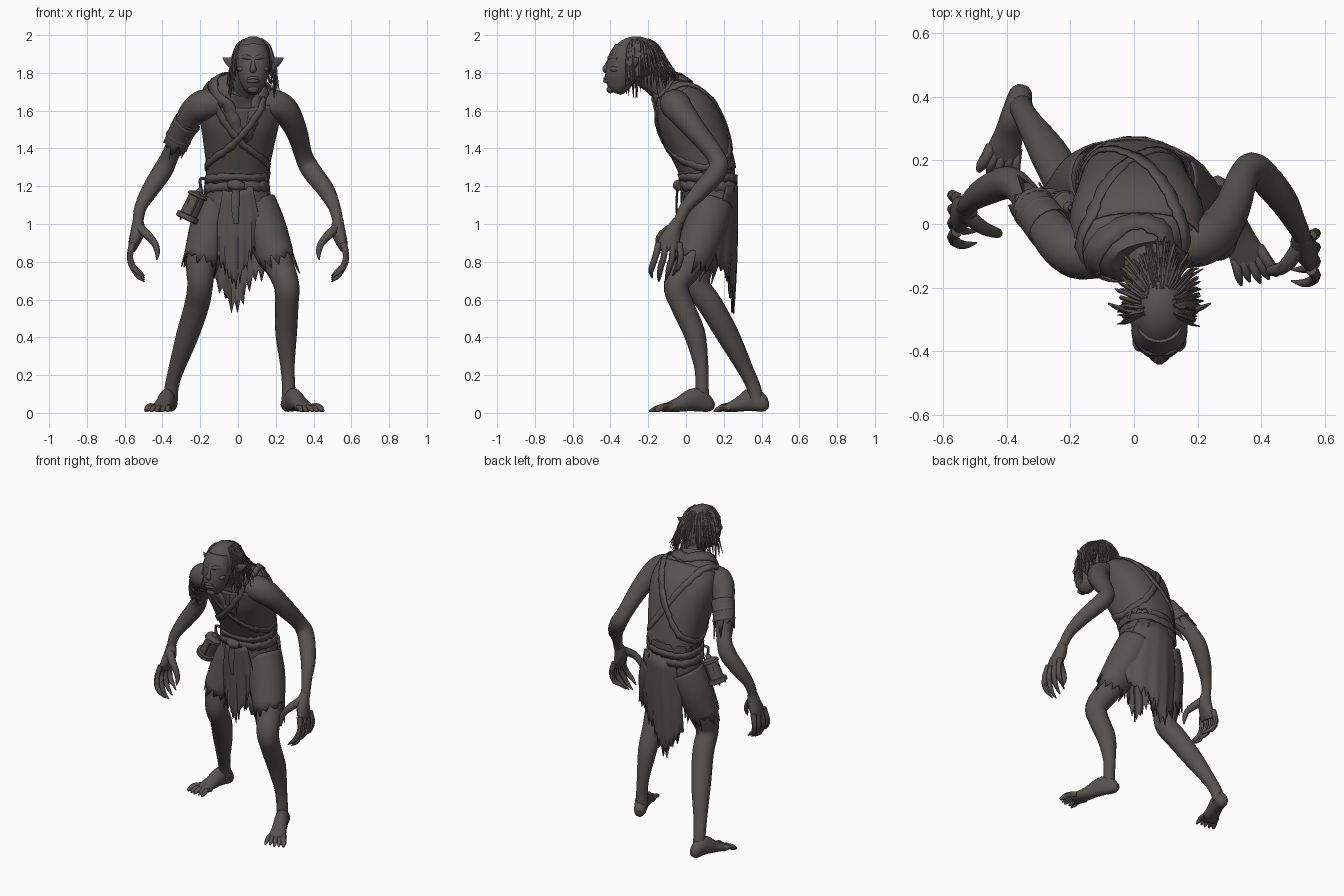
import bpy, math, random
from mathutils import Vector
from mathutils.bvhtree import BVHTree
import bmesh

if "Cube" in bpy.data.objects:
    bpy.data.objects.remove(bpy.data.objects["Cube"])

random.seed(4)
MAT = bpy.data.materials.new("dark grey brown")
MAT.diffuse_color = (0.095, 0.085, 0.08, 1)
MAT.use_nodes = True
MAT.node_tree.nodes["Principled BSDF"].inputs["Base Color"].default_value = MAT.diffuse_color


def finish(name, bm, thick=0, angle=45):
    bmesh.ops.recalc_face_normals(bm, faces=bm.faces[:])
    me = bpy.data.meshes.new(name)
    bm.to_mesh(me)
    bm.free()
    me.materials.append(MAT)
    me.polygons.foreach_set("use_smooth", [True] * len(me.polygons))
    me.set_sharp_from_angle(angle=math.radians(angle))
    ob = bpy.data.objects.new(name, me)
    bpy.context.collection.objects.link(ob)
    if thick:
        m = ob.modifiers.new("thickness", "SOLIDIFY")
        m.thickness, m.offset = thick, 0
    return ob


def smooth_path(pts, k, closed=False):
    """Catmull-Rom through tuples of any length."""
    n, out = len(pts), []
    get = (lambda i: pts[i % n]) if closed else (lambda i: pts[min(max(i, 0), n - 1)])
    for i in range(n if closed else n - 1):
        a, b, c, d = get(i - 1), get(i), get(i + 1), get(i + 2)
        for j in range(k):
            t = j / k
            out.append(tuple(q + .5 * t * (r - p + t * (2 * p - 5 * q + 4 * r - s + t * (3 * (q - r) + s - p)))
                             for p, q, r, s in zip(a, b, c, d)))
    return out if closed else out + [tuple(pts[-1])]


def loft(name, pts, side=(1, 0, 0), n=16, k=4, ragged=0, sq=1.0, thick=0):
    """Skin of oval rings along a path; points are (x, y, z, half width, half depth)."""
    pts = smooth_path([p if len(p) == 5 else (*p, p[3]) for p in pts], k)
    bm, rings = bmesh.new(), []
    for i, p in enumerate(pts):
        t = (Vector(pts[min(i + 1, len(pts) - 1)][:3]) - Vector(pts[max(i - 1, 0)][:3])).normalized()
        s = Vector(side)
        s = (s - t * s.dot(t)).normalized()
        d = t.cross(s)
        ring = []
        for j in range(n):
            c, e = math.cos(2 * math.pi * j / n), math.sin(2 * math.pi * j / n)
            c, e = math.copysign(abs(c) ** sq, c), math.copysign(abs(e) ** sq, e)
            v = Vector(p[:3]) + s * c * p[3] + d * e * p[4]
            if ragged and i == len(pts) - 1:
                v += t * random.uniform(-.3, 1) * ragged * (1 if j % 2 else -.3)
            ring.append(bm.verts.new(v))
        rings.append(ring)
    for a, b in zip(rings, rings[1:]):
        for j in range(n):
            bm.faces.new((a[j], a[(j + 1) % n], b[(j + 1) % n], b[j]))
    if not thick:
        bm.faces.new(rings[0])
        bm.faces.new(rings[-1])
    return finish(name, bm, thick)


def ball(name, loc, r):
    bm = bmesh.new()
    bmesh.ops.create_uvsphere(bm, u_segments=24, v_segments=16, radius=1)
    for v in bm.verts:
        v.co = Vector(loc) + Vector(a * b for a, b in zip(v.co, r))
    return finish(name, bm)


def cloth(name, x0, x1, top, y_at, bottom, cols=22, rows=8):
    """Hanging sheet, narrower at the belt, with a torn lower edge."""
    bm, grid = bmesh.new(), []
    for i in range(cols + 1):
        x = x0 + (x1 - x0) * i / cols
        low = bottom(x) + random.uniform(0, .05) + (.05 if i % 2 else 0)
        col = []
        for j in range(rows + 1):
            v = j / rows
            xv = x * (.7 + .3 * min(1, v * 2))
            col.append(bm.verts.new((xv, y_at(xv, v) + .006 * v * math.sin(i * 1.3), top + (low - top) * v)))
        grid.append(col)
    for a, b in zip(grid, grid[1:]):
        for j in range(rows):
            bm.faces.new((a[j], b[j], b[j + 1], a[j + 1]))
    return finish(name, bm, .008)


# torso, neck and shirt with a torn hem
TORSO = [(-.005, .122, 1.12, .165, .13), (-.005, .12, 1.22, .152, .134), (0, .108, 1.31, .157, .142),
         (.005, .058, 1.45, .18, .156), (.01, -.002, 1.58, .202, .155), (.012, -.065, 1.68, .188, .113),
         (.03, -.118, 1.735, .11, .085)]
torso = loft("torso", TORSO, n=32, sq=.82)
loft("neck", [(.03, -.07, 1.69, .09), (.055, -.16, 1.755, .075), (.08, -.25, 1.81, .066)])
loft("shirt", [(x, y, z, a + .009, b + .007) for x, y, z, a, b in TORSO[5:1:-1]] + [(0, .118, 1.27, .167, .148)],
     n=40, sq=.82, ragged=.05, thick=.006)

# straps and collar wrapped onto the torso
me = torso.data
tree = BVHTree.FromPolygons([v.co[:] for v in me.vertices], [p.vertices[:] for p in me.polygons])


def strap(name, pts, width, lift=.02):
    hits = [tree.find_nearest(Vector(p)) for p in smooth_path(pts, 8, True)]
    path = [h[0] + h[1] * lift for h in hits]
    n, bm, edge = len(path), bmesh.new(), []
    for i in range(n):
        t = (path[(i + 1) % n] - path[i - 1]).normalized()
        w = t.cross(hits[i][1]).normalized()
        edge.append([bm.verts.new(path[i] + w * s * width * random.uniform(.75, 1.25)) for s in (-1, 1)])
    for i in range(n):
        a, b = edge[i], edge[(i + 1) % n]
        bm.faces.new((a[0], a[1], b[1], b[0]))
    finish(name, bm, .008)


for m in (1, -1):
    strap("cross_strap", [(m * .14, -.03, 1.72), (m * .12, -.18, 1.6), (0, -.12, 1.45), (-m * .12, -.03, 1.35),
                          (-m * .17, .11, 1.3), (-m * .11, .25, 1.38), (0, .21, 1.52), (m * .1, .1, 1.68)], .018,
          .014 + m * .003)
strap("collar", [(.13, -.1, 1.72), (.1, -.2, 1.6), (.03, -.13, 1.45), (-.05, -.2, 1.6), (-.11, -.1, 1.72),
                 (.02, 0, 1.76)], .03, .009)
for z, w in ((1.24, .02), (1.19, .024)):
    strap("belt", [(-.005 + .18 * math.cos(a * math.pi / 4), .12 + .15 * math.sin(a * math.pi / 4),
                    z + .012 * math.cos(a)) for a in range(8)], w, .016)
loft("belt_knot", [(-.05, -.03, 1.21, .02), (-.01, -.04, 1.205, .03), (.03, -.03, 1.2, .02)], side=(0, 0, 1), n=10)
loft("belt_tail", [(-.01, -.045, 1.2, .018, .006), (-.015, -.05, 1.1, .022, .006), (-.01, -.045, 1.0, .012, .005)], n=8)

# arms
ARM_R = [(.12, -.07, 1.64, .07), (.2, -.055, 1.63, .08), (.258, -.025, 1.59, .072), (.31, .055, 1.49, .058),
         (.345, .15, 1.37, .048), (.383, .17, 1.29, .052), (.465, .08, 1.18, .046), (.51, 0, 1.09, .033),
         (.53, -.04, 1.01, .028)]
ARM_L = [(-.1, -.1, 1.64, .07), (-.18, -.09, 1.63, .082), (-.24, -.05, 1.59, .072), (-.298, .025, 1.49, .058),
         (-.355, .105, 1.37, .047), (-.4, .13, 1.28, .052), (-.465, .105, 1.18, .046), (-.515, .07, 1.09, .033),
         (-.53, .05, 1.01, .028)]
for name, arm in (("right_side_arm", ARM_R), ("left_side_arm", ARM_L)):
    loft(name, arm)
loft("torn_sleeve", [(-.266, -.012, 1.54, .071), (-.298, .025, 1.49, .066), (-.325, .06, 1.43, .064)], n=18, ragged=.1,
     thick=.006)
for p in ((-.272, -.005, 1.535), (-.292, .02, 1.50), (-.315, .048, 1.455)):
    loft("arm_wrap", [(p[0] + .005, p[1] - .004, p[2] + .01, .066), (*p, .072), (p[0] - .005, p[1] + .004, p[2] - .01, .066)])

# clawed hands: fingers bowed outward, thumb facing in
for m, yw, yc in ((1, -.04, -.09), (-1, .05, .03)):
    loft("palm", [(m * .53, yw, 1.02, .028, .028), (m * .53, (yw + yc) / 2, .965, .038, .042),
                  (m * .55, yc, .9, .03, .058), (m * .56, yc - .005, .86, .017, .052)])
    for i in range(4):
        y, dz = yc + (i - 1.5) * .036, .02 * abs(i - 1.2)
        loft("finger", [(m * .558, y, .9, .018), (m * .572, y + (i - 1.5) * .008 - .005, .83, .0165),
                        (m * .558, y + (i - 1.5) * .01 - .02, .775, .0165), (m * .53, y + (i - 1.5) * .008 - .03, .72 + dz, .012),
                        (m * .495, y - .035, .69 + dz, .003)], side=(0, 1, 0), n=8)
    loft("thumb", [(m * .53, yw - .02, .985, .028), (m * .478, yc - .04, .94, .023), (m * .44, yc - .055, .895, .018),
                   (m * .427, yc - .06, .85, .014), (m * .43, yc - .07, .81, .003)], side=(0, 1, 0), n=8)

# legs
LEG_R = [(.085, .13, 1.1, .105), (.14, .1, .98, .1), (.21, .03, .8, .08), (.256, -.05, .68, .068),
         (.258, -.02, .57, .062), (.255, .045, .42, .057), (.262, .08, .25, .038), (.268, .085, .14, .035), (.268, .085, .06, .038)]
LEG_L = [(-.09, .14, 1.1, .105), (-.14, .12, .98, .1), (-.195, .075, .8, .08), (-.2, .06, .68, .068),
         (-.218, .13, .57, .066), (-.268, .222, .41, .06), (-.33, .32, .22, .041), (-.352, .36, .13, .037), (-.357, .375, .06, .038)]
for name, leg in (("right_side_leg", LEG_R), ("left_side_leg", LEG_L)):
    loft(name, leg, n=20)
    loft("torn_short_leg", [(*p[:3], p[3] + .013) for p in leg[:3]], n=26, ragged=.1, thick=.006)

# feet with spread toes
for heel, toe in (((.248, .145), (.395, -.18)), ((-.348, .435), (-.432, .155))):
    h, f = Vector((*heel, 0)), Vector((*toe, 0)) - Vector((*heel, 0))
    s = Vector((-f.y, f.x, 0)).normalized()
    loft("foot", [(*(h + f * t + Vector((0, 0, z))), a, b) for t, z, a, b in
                  ((0, .04, .018, .02), (.08, .045, .036, .042), (.3, .07, .042, .062), (.55, .045, .046, .04),
                   (.75, .028, .054, .024), (.84, .022, .048, .016))], side=s)
    inner = 1 if h.x > 0 else -1
    for i in range(5):
        o, big = (i - 2) * -inner, .004 if i == 4 else 0
        path = ((.72, .02, .025, .015), (.86, .024, .03, .014), (.95, .027, .018, .013), (1.02, .029, .007, .004))
        loft("toe", [(*(h + f * (t - (.05 if i < 2 else 0)) - s * o * w + Vector((0, 0, z + big))), r + big)
                     for t, w, z, r in path], side=s, n=8)

# shorts seat and hanging cloths
loft("shorts_seat", [(0, .12, 1.21, .163, .14), (0, .128, 1.1, .182, .136), (0, .13, 1.0, .18, .122),
                     (0, .12, .92, .11, .09)], n=28, sq=.9)
cloth("front_cloth", -.11, .11, 1.2, lambda x, v: -.027 + 1.5 * x * x + .02 * v,
      lambda x: .62 + 1.9 * abs(x + .02))
cloth("back_cloth", -.13, .22, 1.2, lambda x, v: .272 + .01 * math.sin(3 * v) - 2.4 * x * x - .025 * v,
      lambda x: .5 + 1.5 * abs(x + .02) - (.3 * x if x > .1 else 0))

# lantern on the hip
L0, L1 = Vector((-.195, .05, 1.19)), Vector((-.275, .05, 1.02))
loft("lantern", [(*L0.lerp(L1, t), r) for t, r in ((0, .012), (.12, .02), (.2, .052), (.27, .056), (.29, .045), (.82, .047),
                                                  (.84, .062), (.97, .062), (1, .05))], k=1, n=18)
for i in range(5):
    o = Vector((math.cos(i * 1.257) * .05, math.sin(i * 1.257) * .05, math.cos(i * 1.257) * .022))
    loft("lantern_bar", [(*(L0.lerp(L1, t) + o), .005) for t in (.24, .88)], k=1, n=6)
loft("lantern_hook", [(-.17, .05, 1.24, .008), (-.2, .05, 1.235, .008), (-.195, .05, 1.18, .008)], side=(0, 1, 0), n=8)

# head
HX = .08
SKULL, SR = Vector((HX, -.265, 1.868)), Vector((.098, .135, .126))
ball("skull", SKULL, SR)
loft("face", [(HX, -.315, 1.94, .07, .06), (HX, -.33, 1.88, .088, .079), (HX, -.345, 1.81, .085, .08),
              (HX, -.355, 1.755, .07, .074), (HX, -.365, 1.715, .05, .052), (HX, -.372, 1.692, .025, .028)], n=24)
loft("brow", [(HX - .075, -.36, 1.875, .01), (HX - .035, -.398, 1.883, .014), (HX, -.404, 1.874, .01),
              (HX + .035, -.398, 1.883, .014), (HX + .075, -.36, 1.875, .01)], side=(0, 0, 1), n=10)
loft("nose", [(HX, -.403, 1.875, .009), (HX, -.419, 1.84, .012), (HX, -.429, 1.818, .018, .014), (HX, -.418, 1.802, .012, .008)], n=12)
for z, r in ((1.772, .009), (1.757, .011)):
    loft("lip", [(HX - .042, -.396, z - .006, .004), (HX - .015, -.424, z, r), (HX + .015, -.424, z, r),
                 (HX + .042, -.396, z - .006, .004)], side=(0, 0, 1), n=8)
ball("chin", (HX, -.4, 1.712), (.03, .02, .02))
for m in (-1, 1):
    ball("eye", (HX + m * .037, -.395, 1.85), (.02, .014, .014))
    ball("cheekbone", (HX + m * .06, -.37, 1.82), (.025, .032, .018))
    loft("ear", [(HX + m * .085, -.28, 1.85, .026, .012), (HX + m * .115, -.27, 1.855, .028, .01),
                 (HX + m * .14, -.26, 1.866, .017, .007), (HX + m * .16, -.25, 1.88, .003)], side=(0, 0, 1), n=10)

# stringy hair around the bald crown
for i in range(90):
    az = math.radians(-108 + 216 * i / 89 + random.uniform(-3, 3))
    out = Vector((math.sin(az), math.cos(az), 0))
    back = max(0, math.cos(az))
    el = random.uniform(.55, 1.1)

    def on_skull(e, k):
        d = out * math.cos(e) + Vector((0, 0, math.sin(e)))
        return SKULL + Vector(a * b for a, b in zip(d, SR)) * k
    p0, p1, p2 = on_skull(el, 1.0), on_skull(el * .55, 1.06), on_skull(-.05, 1.04 + random.uniform(0, .13 + .1 * back))
    p3 = p2 + out * (.005 + .06 * back * random.random()) + Vector((0, 0, -random.uniform(.04, .09)))
    p4 = p3 + out * random.uniform(-.02, .025) + Vector((random.uniform(-.015, .015), 0, -random.uniform(.02, .13) * (1 - .5 * back)))
    r = random.uniform(.004, .0085)
    loft("hair_strand", [(*p0, r * .6), (*p1, r), (*p2, r), (*p3, r * .8), (*p4, .0015)], side=(.8, .6, .1), n=5, k=3)
